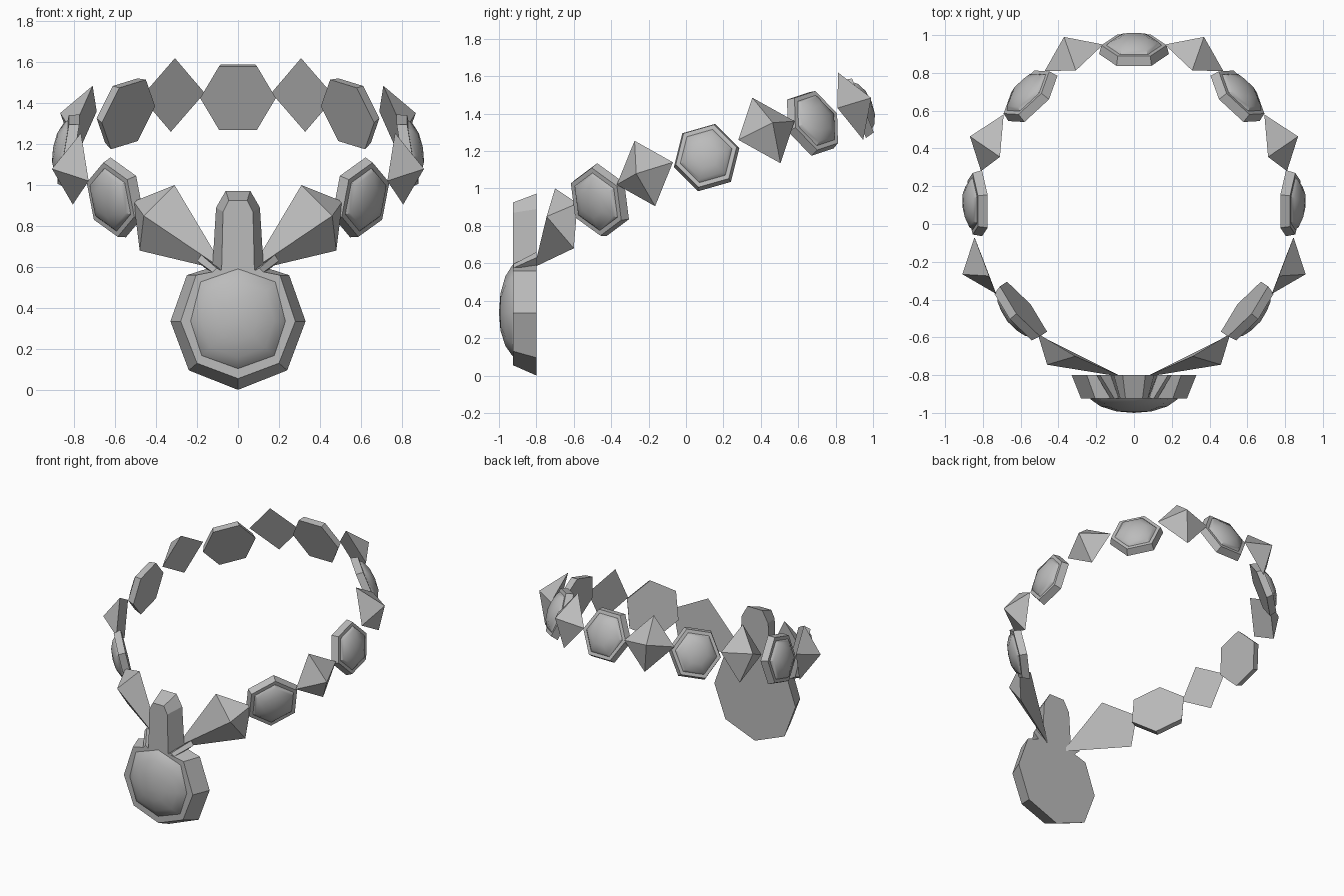
import bpy, bmesh, math
from mathutils import Vector as V

if "Cube" in bpy.data.objects:
    bpy.data.objects.remove(bpy.data.objects["Cube"])

grey = bpy.data.materials.new("stone grey")
grey.diffuse_color = (0.5, 0.5, 0.5, 1)
grey.use_nodes = True
grey.node_tree.nodes["Principled BSDF"].inputs["Base Color"].default_value = grey.diffuse_color


def loft(name, rings, apex=None, smooth=None):
    """Closed solid through matching rings, ending in a flat cap or a point."""
    bm = bmesh.new()
    vs = [[bm.verts.new(p) for p in r] for r in rings]
    n = len(rings[0])
    for a, b in zip(vs, vs[1:]):
        for i in range(n):
            j = (i + 1) % n
            bm.faces.new((a[i], a[j], b[j], b[i]))
    bm.faces.new(vs[0][::-1])
    if apex is None:
        bm.faces.new(vs[-1])
    else:
        tip = bm.verts.new(apex)
        for i in range(n):
            bm.faces.new((vs[-1][i], vs[-1][(i + 1) % n], tip))
    bmesh.ops.recalc_face_normals(bm, faces=bm.faces)
    me = bpy.data.meshes.new(name)
    bm.to_mesh(me)
    bm.free()
    me.materials.append(grey)
    ob = bpy.data.objects.new(name, me)
    bpy.context.collection.objects.link(ob)
    if smooth:
        bpy.ops.object.select_all(action='DESELECT')
        bpy.context.view_layer.objects.active = ob
        ob.select_set(True)
        bpy.ops.object.shade_smooth_by_angle(angle=math.radians(smooth))
    return ob


def flip(p, s):
    return V((p[0] * s, p[1], p[2]))


def bead(name, s, c, t, u, sides, depth, levels, smooth=None):
    """Bead with centre c, full width vector t and full height vector u."""
    c, t, u = V(c), V(t), V(u)
    n = t.cross(u).normalized()
    k = 0.5 / (0.866 if sides == 6 else 1)
    rings = []
    for scale, d in levels:
        rings.append([flip(c + n * d + scale * (t * 0.5 * math.cos(a) + u * k * math.sin(a)), s)
                      for a in (2 * math.pi * i / sides for i in range(sides))])
    loft(name, rings, flip(c + n * depth, s), smooth)


# bead positions along the right half of the chain: centre, width, height
HEX = [((0.585, -0.45, 0.94), (0.25, 0.24, 0.18), (-0.05, -0.17, 0.30)),
       ((0.805, 0.11, 1.165), (0, 0.35, 0.10), (-0.06, -0.085, 0.31)),
       ((0.535, 0.665, 1.345), (-0.26, 0.24, 0.08), (-0.04, -0.13, 0.30)),
       ((0, 0.90, 1.425), (-0.37, 0, 0), (0, -0.125, 0.31))]
SQUARE = [((0.787, -0.22, 1.08), (0.115, 0.30, 0.12), (-0.04, -0.11, 0.35)),
          ((0.75, 0.43, 1.31), (-0.12, 0.30, 0.10), (-0.08, -0.15, 0.35)),
          ((0.318, 0.88, 1.44), (-0.31, 0.14, 0.02), (-0.02, -0.135, 0.36))]
GEM = [(1, 0), (0.93, 0.05), (0.79, 0.05), (0.70, 0.068), (0.40, 0.092)]

for s, side in ((1, "right"), (-1, "left")):
    # domed hexagonal gems
    for i, (c, t, u) in enumerate(HEX):
        if c[0] or s == 1:
            bead(f"hex_gem_{side}_{i + 1}", s, c, t, u, 6, 0.10, GEM, 35)
    # four-sided pyramid studs
    for i, (c, t, u) in enumerate(SQUARE):
        bead(f"pyramid_stud_{side}_{i + 1}", s, c, t, u, 4, 0.13, [(1, 0)])
    # long wedge beads beside the pendant
    base = [(0.06, -0.81, 0.58), (0.48, -0.60, 0.68), (0.51, -0.58, 0.92), (0.31, -0.70, 1.0)]
    loft(f"wedge_bead_{side}", [[flip(p, s) for p in base]], flip((0.46, -0.745, 0.85), s))
    # small prongs at the pendant neck
    back = [(0.20, 0.63), (0.18, 0.66), (0.06, 0.57), (0.10, 0.54)]
    front = [(0.125, 0.575), (0.105, 0.595), (0.06, 0.57), (0.10, 0.54)]
    loft(f"neck_prong_{side}", [[(x * s, -0.80, z) for x, z in back],
                                [(x * s, -0.923, z) for x, z in front]])


def outline(half, y):
    """Mirror a half outline that starts on the centre line."""
    pts = half + [(-x, z) for x, z in reversed(half) if x > 0]
    return [V((x, y, z)) for x, z in pts]


# pendant body with its upright stem
outer = [(0, 0), (0.24, 0.095), (0.33, 0.335), (0.25, 0.56), (0.125, 0.60), (0.107, 0.89), (0.06, 0.972)]
inner = [(0, 0.055), (0.2, 0.13), (0.28, 0.335), (0.205, 0.56), (0.08, 0.585), (0.073, 0.87), (0.045, 0.925)]
loft("pendant_body", [outline(outer, -0.80), outline(inner, -0.925)])

# smooth pendant dome
rim = outline([(0, 0.10), (0.18, 0.165), (0.235, 0.335), (0.185, 0.53), (0, 0.595)], -0.92)
mid = V((0, 0, 0.335))
rings = []
for k, y in ((1, -0.92), (0.97, -0.93), (0.75, -0.966), (0.4, -0.992)):
    rings.append([V((p.x * k, y, mid.z + (p.z - mid.z) * k)) for p in rim])
loft("pendant_dome", rings, (0, -1.0, 0.335), 40)
